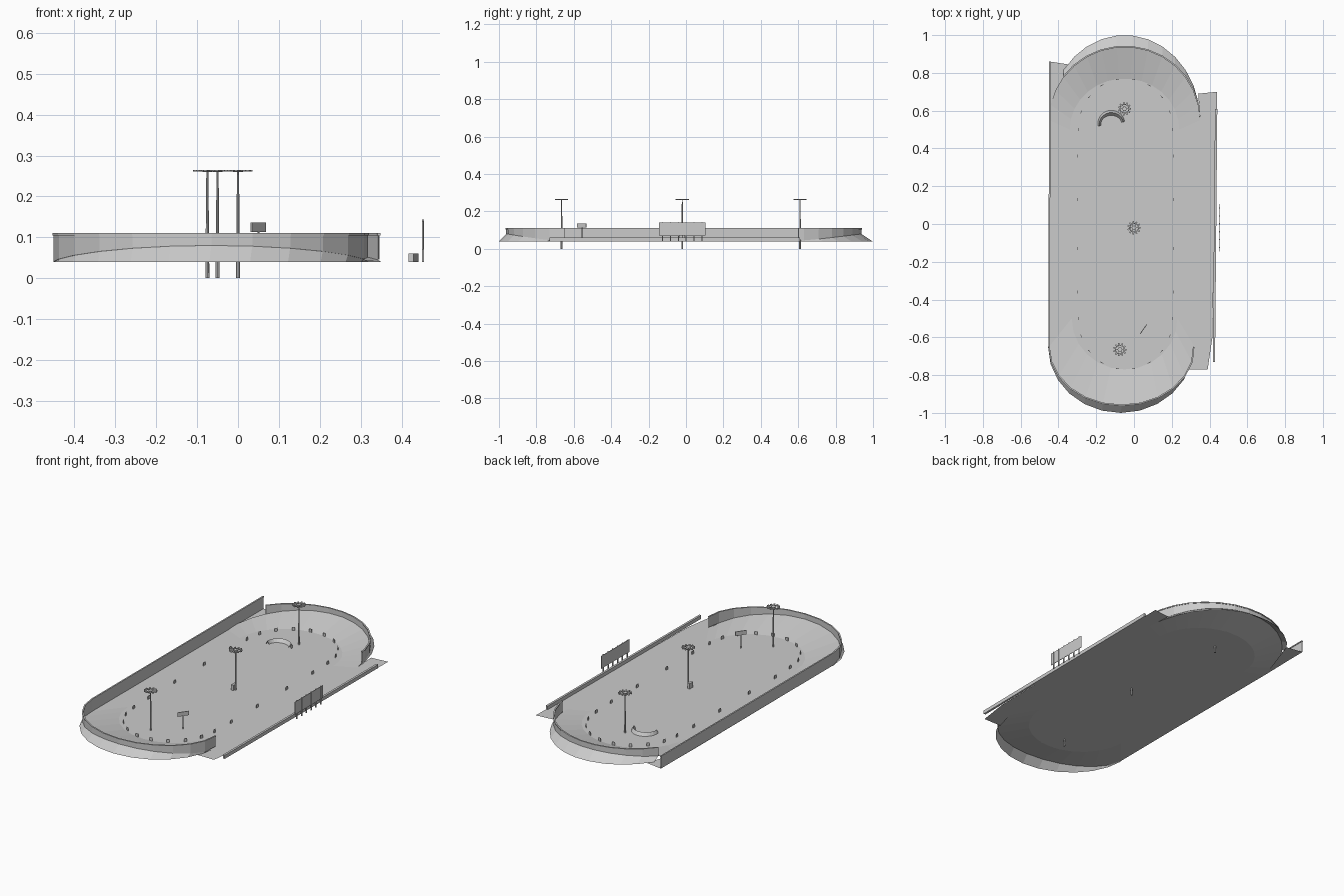
import bpy, bmesh
from math import sin, cos, pi, radians
from mathutils import Matrix, Vector

if "Cube" in bpy.data.objects:
    bpy.data.objects.remove(bpy.data.objects["Cube"])

G = 0.04  # ground level of the infield


def mesh_obj(name, verts, faces, solid=0):
    me = bpy.data.meshes.new(name)
    me.from_pydata(verts, [], faces)
    bm = bmesh.new()
    bm.from_mesh(me)
    bmesh.ops.recalc_face_normals(bm, faces=bm.faces)
    bm.to_mesh(me)
    bm.free()
    ob = bpy.data.objects.new(name, me)
    bpy.context.collection.objects.link(ob)
    if solid:
        m = ob.modifiers.new("thickness", 'SOLIDIFY')
        m.thickness = solid
        m.offset = 0
    return ob


def loft(name, rows, solid=0):
    """Quads between successive rows of points."""
    n = len(rows[0])
    faces = [(r*n+i, r*n+i+1, (r+1)*n+i+1, (r+1)*n+i)
             for r in range(len(rows)-1) for i in range(n-1)]
    return mesh_obj(name, [p for r in rows for p in r], faces, solid)


def box(name, loc, size, rot=0):
    bm = bmesh.new()
    bmesh.ops.create_cube(bm, size=1, matrix=Matrix.Translation(loc)
                          @ Matrix.Rotation(rot, 4, 'Z') @ Matrix.Diagonal((*size, 1)))
    me = bpy.data.meshes.new(name)
    bm.to_mesh(me)
    bm.free()
    ob = bpy.data.objects.new(name, me)
    bpy.context.collection.objects.link(ob)
    return ob


def cone(name, x, y, z0, z1, r0, r1, seg=8):
    bpy.ops.mesh.primitive_cone_add(vertices=seg, radius1=r0, radius2=r1, depth=z1-z0,
                                    location=(x, y, (z0+z1)/2))
    bpy.context.object.name = name


def arc(cx, cy, rx, ry, angles, z=None):
    return [Vector((cx+rx*cos(a), cy+ry*sin(a), z(a) if z else G)) for a in angles]


def bank_z(a):
    return G + 0.04*abs(sin(a))**1.3


# banked ends: infield edge, raised crest, outer skirt
fa = [radians(180+15*i) for i in range(13)]
ba = [radians(12*i) for i in range(16)]
f_in = arc(-.05, -.5, .28, .27, fa)
f_crest = arc(-.065, -.65, .385, .31, fa, bank_z)
f_out = arc(-.07, -.65, .385, .35, fa)
b_in = arc(-.05, .5, .29, .27, ba)
b_crest = arc(-.05, .55, .40, .39, ba, bank_z)
b_out = arc(-.05, .55, .40, .45, ba)
loft("front_banking", [f_in, f_crest, f_out])
loft("back_banking", [b_in, b_crest])
loft("back_skirt", [b_crest[:13], b_out[:13]])

# flat infield with pit side apron
right = [(.315, -.65), (.28, -.77), (.39, -.77), (.415, -.6), (.44, .7), (.34, .69), (.35, .55)]
left = [(-.45, .55), (-.45, -.65)]
loop = f_in + [Vector((x, y, G)) for x, y in right] + b_in + [Vector((x, y, G)) for x, y in left]
mesh_obj("infield", loop, [tuple(range(len(loop)))])
mesh_obj("corner_apron", [(-.45, .55, G), (-.445, .86, G), (-.35, .845, G), (-.37, .78, G)],
         [(0, 1, 2, 3)])


# outer walls with a top rail
def wall(name, base):
    top = [Vector((p.x, p.y, .11)) for p in base]
    low = [Vector((p.x, p.y, .104)) for p in base]
    loft(name, [base, top], .003)
    loft(name + "_rail", [low, top], .008)


straight = [Vector((-.445-.005*i/10, .86-1.51*i/10, G)) for i in range(10)]
wall("front_wall", straight + f_crest[:-1] + [Vector((.316, -.65, .05))])
wall("back_wall", [Vector((.345, .6, .046))] + b_crest[1:13])

# low barrier and stand on the right side
low = [(.423, -.73), (.435, .61)]
loft("pit_barrier", [[Vector((x, y, z)) for x, y in low] for z in (G, .06)], .012)
box("stand_panel", (.452, -.02, .105), (.003, .25, .07))
for i in range(6):
    box("stand_post", (.4525, -.125+.042*i, .0915), (.005, .006, .103))


# floodlight poles with a spoked lamp ring
def floodlight(x, y):
    cone("light_pole_base", x, y, 0, .11, .005, .004)
    cone("light_pole", x, y, .11, .262, .004, .0025)
    n = 20
    rings = [[Vector((x+r*cos(2*pi*i/n), y+r*sin(2*pi*i/n), .262)) for i in range(n+1)]
             for r in (.021, .026)]
    loft("lamp_ring", rings, .003)
    cone("lamp_hub", x, y, .260, .265, .012, .012)
    for i in range(11):
        a = 2*pi*i/11
        box("lamp", (x+.030*cos(a), y+.030*sin(a), .263), (.010, .008, .004), a)
    for i in range(3):
        box("lamp_spoke", (x, y, .262), (.046, .002, .002), pi*i/3)


for x, y in [(0, -.02), (-.075, -.665), (-.05, .61)]:
    floodlight(x, y)
box("pole_cabinet", (-.012, -.02, .055), (.015, .03, .03))

# sign board on a post
box("sign_board", (.05, -.557, .125), (.06, .004, .023), radians(55))
box("sign_post", (.05, -.557, .077), (.004, .004, .075), radians(55))

# crescent pond berm
ca = [radians(10+15*i) for i in range(13)]
loft("pond_berm", [arc(-.12, .53, .072, .072, ca),
                   arc(-.12, .53, .064, .060, ca, lambda a: G+.018),
                   arc(-.12, .53, .055, .045, ca)])

# small track edge markers round the infield
spots = [(.25*cos(radians(a)), .5+.27*sin(radians(a)), radians(a)) for a in range(0, 181, 20)]
spots += [(s*.255, y, 0) for s in (-1, 1) for y in (.36, .13)]
for x, y, a in spots:
    for s in (-1, 1):
        box("track_marker", (x-.045, s*y, G+.009), (.003, .016, .018), s*a)
